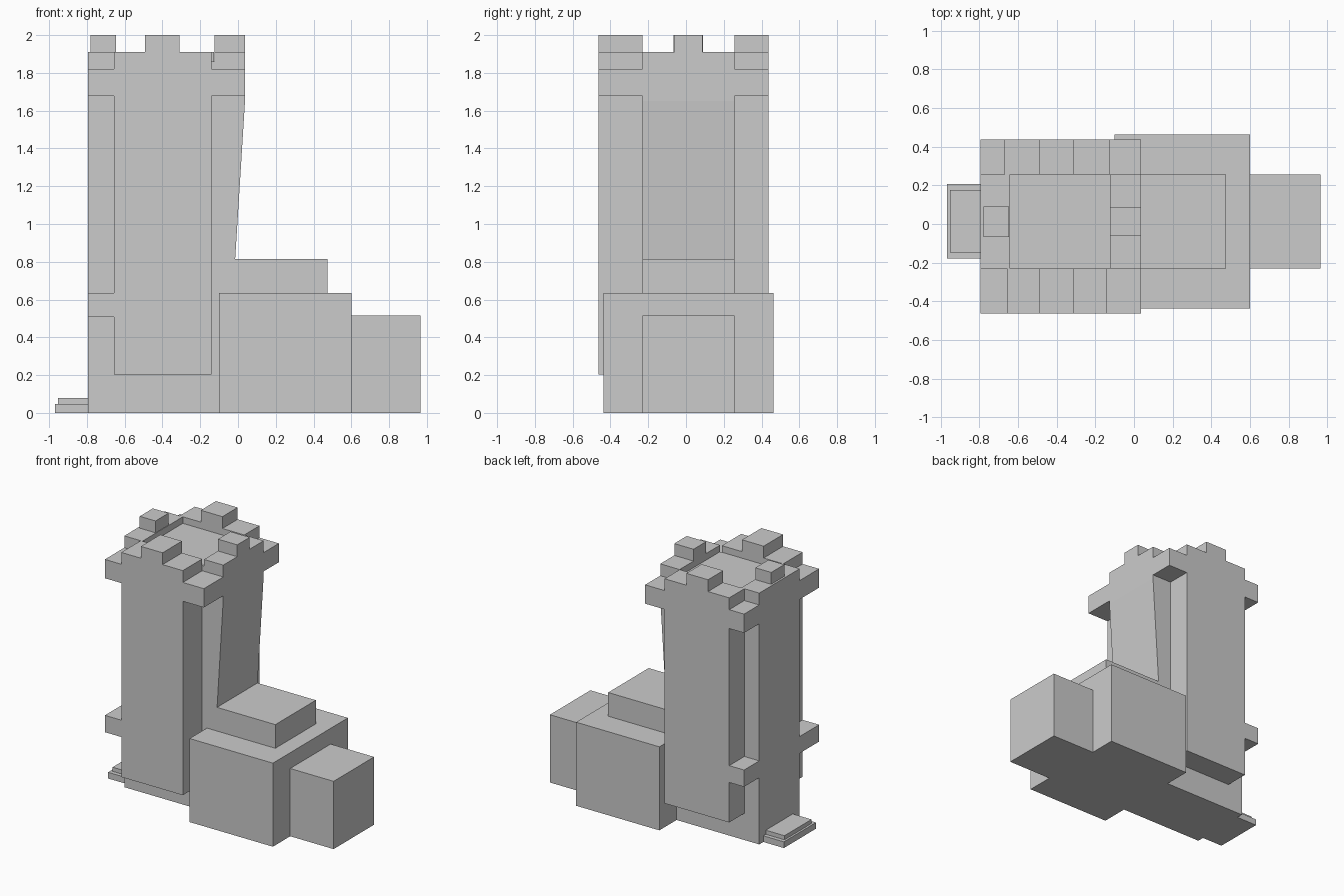
import bpy, bmesh

if "Cube" in bpy.data.objects:
    bpy.data.objects.remove(bpy.data.objects["Cube"])


def extrude(name, profile, y0, y1):
    """Extrude an (x, z) outline along y."""
    bm = bmesh.new()
    face = bm.faces.new([bm.verts.new((x, y0, z)) for x, z in profile])
    ext = bmesh.ops.extrude_face_region(bm, geom=[face])
    moved = [v for v in ext["geom"] if isinstance(v, bmesh.types.BMVert)]
    bmesh.ops.translate(bm, verts=moved, vec=(0, y1 - y0, 0))
    bmesh.ops.recalc_face_normals(bm, faces=bm.faces)
    mesh = bpy.data.meshes.new(name)
    bm.to_mesh(mesh)
    bm.free()
    obj = bpy.data.objects.new(name, mesh)
    bpy.context.collection.objects.link(obj)
    return obj


def box(name, x0, x1, y0, y1, z0, z1):
    return extrude(name, [(x0, z0), (x1, z0), (x1, z1), (x0, z1)], y0, y1)


LEFT, RIGHT = -0.795, 0.037      # tower extent in x
IN_FRONT, IN_BACK = -0.23, 0.256  # central body extent in y

# Central body: tower core with leaning wall and recessed roof, stepped annexes
extrude("tower_core_and_annex", [
    (LEFT, 0), (0.965, 0), (0.965, 0.515), (0.6, 0.515), (0.6, 0.635),
    (0.475, 0.635), (0.475, 0.815), (-0.015, 0.815), (RIGHT, 1.65),
    (RIGHT, 1.91), (-0.125, 1.91), (-0.125, 1.86), (-0.643, 1.86),
    (-0.643, 1.91), (LEFT, 1.91)], IN_FRONT, IN_BACK)


def tower_side(name, x0, x1, y0, y1):
    """Buttress slab with corner brackets, a low bracket and a merlon."""
    extrude(name, [
        (x0, 0.203), (x1, 0.203), (x1, 1.677), (RIGHT, 1.677), (RIGHT, 1.82),
        (x1, 1.82), (x1, 1.91), (-0.31, 1.91), (-0.31, 2.0), (-0.492, 2.0),
        (-0.492, 1.91), (x0, 1.91), (x0, 1.82), (LEFT, 1.82), (LEFT, 1.677),
        (x0, 1.677), (x0, 0.635), (LEFT, 0.635), (LEFT, 0.507),
        (x0, 0.507)], y0, y1)


tower_side("front_buttress", -0.657, -0.14, -0.463, IN_FRONT)
tower_side("back_buttress", -0.67, -0.127, IN_BACK, 0.438)

# Broad block on both sides of the central body
box("front_aisle", -0.1, 0.6, -0.438, IN_FRONT, 0, 0.635)
box("back_aisle", -0.1, 0.6, IN_BACK, 0.463, 0, 0.635)

# Merlons on the two end walls
box("left_merlon", -0.78, -0.647, -0.066, 0.091, 1.91, 2.0)
box("right_merlon", -0.125, RIGHT, -0.062, 0.088, 1.91, 2.0)

# Entrance steps
box("lower_step", -0.968, LEFT, -0.178, 0.207, 0, 0.047)
box("upper_step", -0.952, LEFT, -0.147, 0.177, 0.047, 0.078)
